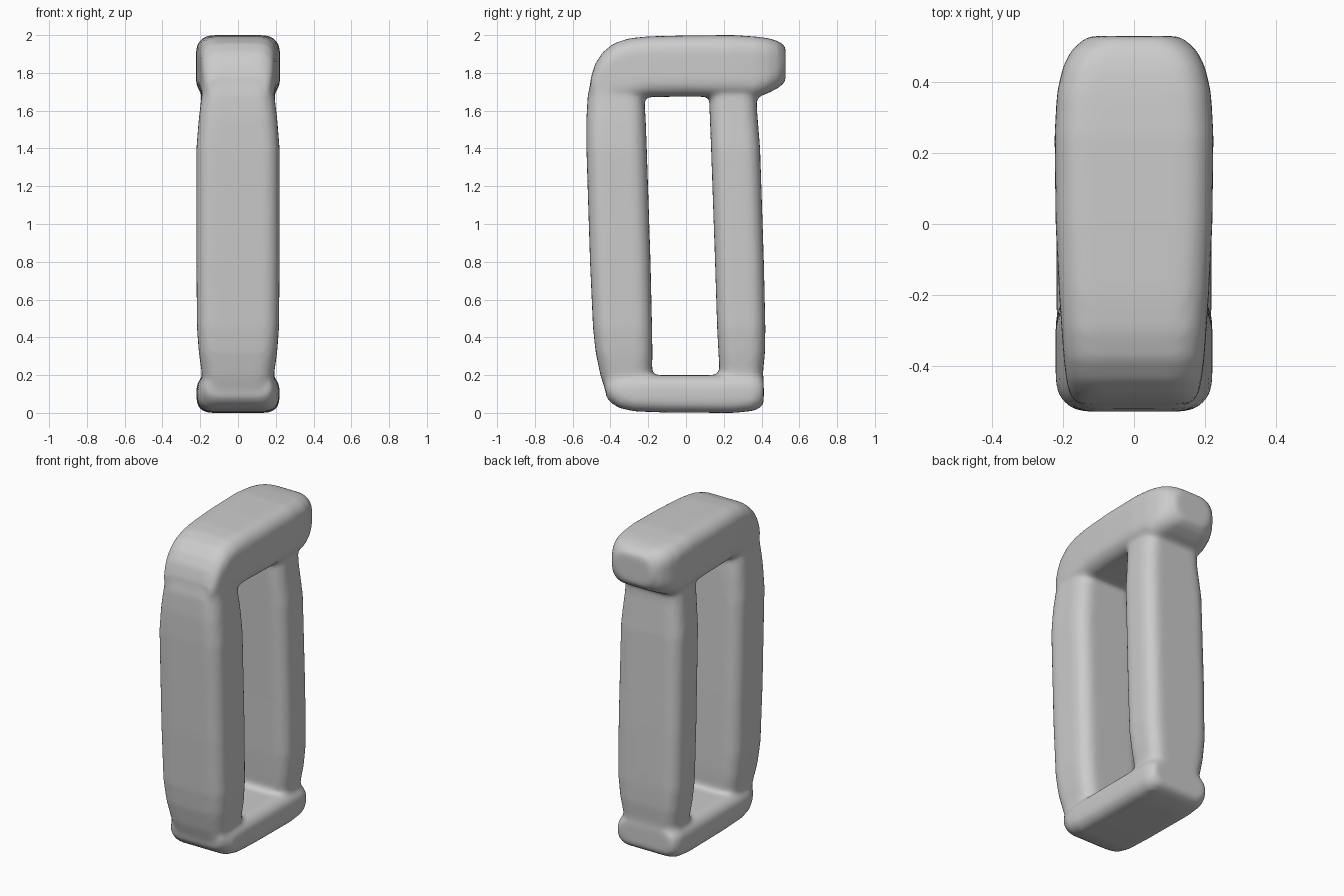
import bpy, bmesh, math


def rounded_rect(half_w, lo, hi, r, steps=5):
    """Rounded rectangle points (x, t), centred on x = 0."""
    r = min(r, half_w * 0.95, (hi - lo) * 0.48)
    pts = []
    corners = ((1, hi, -1, 0), (-1, hi, -1, 90), (-1, lo, 1, 180), (1, lo, 1, 270))
    for sx, t, st, start in corners:
        for i in range(steps + 1):
            a = math.radians(start + 90 * i / steps)
            pts.append((sx * (half_w - r) + r * math.cos(a),
                        t + st * r + r * math.sin(a)))
    return pts


def loft(name, axis, sections, r):
    """Skin rounded rectangles (position, low, high, half width) along an axis."""
    bm = bmesh.new()
    rings = []
    for pos, lo, hi, w in sections:
        ring = []
        for x, t in rounded_rect(w, lo, hi, r):
            ring.append(bm.verts.new((x, t, pos) if axis == 'Z' else (x, pos, t)))
        rings.append(ring)
    n = len(rings[0])
    for a, b in zip(rings, rings[1:]):
        for i in range(n):
            j = (i + 1) % n
            bm.faces.new((a[i], a[j], b[j], b[i]))
    bm.faces.new(rings[0])
    bm.faces.new(rings[-1])
    bmesh.ops.recalc_face_normals(bm, faces=bm.faces)
    me = bpy.data.meshes.new(name)
    bm.to_mesh(me)
    bm.free()
    ob = bpy.data.objects.new(name, me)
    bpy.context.collection.objects.link(ob)
    return ob


# Front post, gently bowed and pinched at both ends
front_post = loft("front_post", 'Z', [
    (0.08, -0.415, -0.19, 0.185), (0.20, -0.453, -0.18, 0.19),
    (0.32, -0.478, -0.178, 0.207), (0.45, -0.492, -0.18, 0.217),
    (0.80, -0.508, -0.188, 0.22), (1.40, -0.527, -0.208, 0.22),
    (1.56, -0.527, -0.214, 0.207), (1.68, -0.52, -0.222, 0.192),
    (1.78, -0.50, -0.222, 0.19)], 0.085)

# Rear post, leaning slightly forward
rear_post = loft("rear_post", 'Z', [
    (0.08, 0.18, 0.405, 0.19), (0.22, 0.178, 0.408, 0.19),
    (0.32, 0.172, 0.418, 0.205), (0.45, 0.165, 0.42, 0.217),
    (0.80, 0.154, 0.412, 0.22), (1.40, 0.133, 0.392, 0.217),
    (1.60, 0.125, 0.376, 0.20), (1.75, 0.125, 0.372, 0.19)], 0.08)

# Top bar, sloped at the front and overhanging at the rear
top_bar = loft("top_bar", 'Y', [
    (-0.505, 1.66, 1.77, 0.165), (-0.48, 1.65, 1.85, 0.18),
    (-0.44, 1.64, 1.91, 0.19), (-0.38, 1.64, 1.957, 0.197),
    (-0.30, 1.65, 1.983, 0.203), (-0.20, 1.672, 1.993, 0.21),
    (0.00, 1.675, 1.998, 0.22), (0.25, 1.672, 2.0, 0.223),
    (0.37, 1.668, 1.992, 0.216), (0.44, 1.695, 1.983, 0.20),
    (0.49, 1.722, 1.967, 0.175), (0.528, 1.755, 1.94, 0.13)], 0.085)

# Bottom bar
bottom_bar = loft("bottom_bar", 'Y', [
    (-0.425, 0.09, 0.20, 0.17), (-0.40, 0.055, 0.20, 0.19),
    (-0.35, 0.025, 0.20, 0.21), (-0.27, 0.008, 0.20, 0.217),
    (-0.10, 0.002, 0.20, 0.218), (0.25, 0.0, 0.20, 0.22),
    (0.35, 0.01, 0.20, 0.217), (0.39, 0.025, 0.195, 0.205),
    (0.412, 0.05, 0.18, 0.185)], 0.07)

# Fuse everything into one soft frame
parts = [front_post, rear_post, top_bar, bottom_bar]
for ob in parts:
    ob.select_set(True)
bpy.context.view_layer.objects.active = front_post
bpy.ops.object.join()
frame = bpy.context.object
frame.name = "frame"
remesh = frame.modifiers.new("fuse", 'REMESH')
remesh.mode = 'VOXEL'
remesh.voxel_size = 0.014
remesh.use_smooth_shade = True
soften = frame.modifiers.new("soften", 'SMOOTH')
soften.factor = 0.5
soften.iterations = 10
